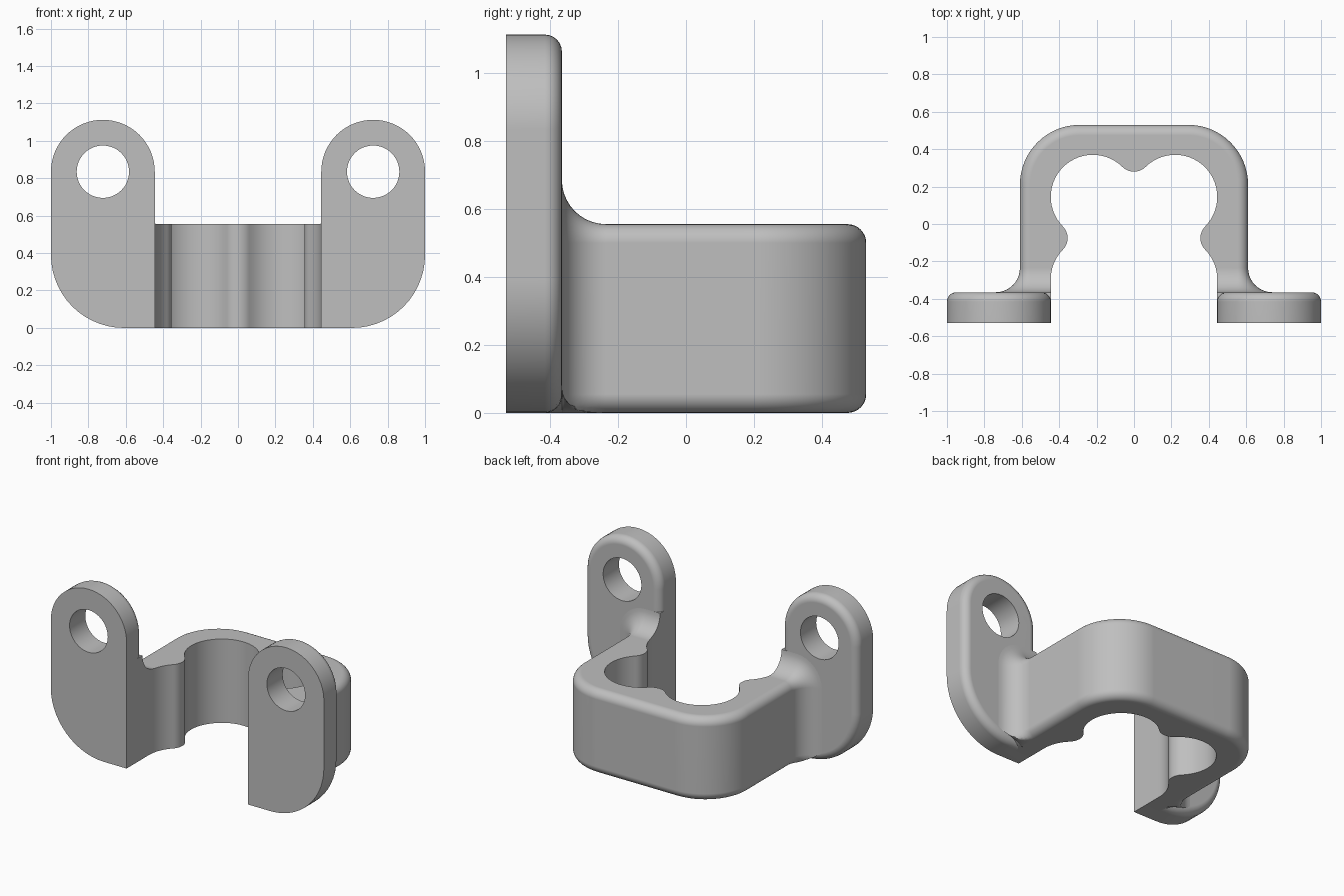
import bpy, bmesh
from math import sin, cos, sqrt, pi, radians, asin, atan2

if "Cube" in bpy.data.objects:
    bpy.data.objects.remove(bpy.data.objects["Cube"])

GREY = (0.52, 0.52, 0.52, 1)
mat = bpy.data.materials.new("plain grey")
mat.use_nodes = True
mat.diffuse_color = GREY
mat.node_tree.nodes["Principled BSDF"].inputs["Base Color"].default_value = GREY

HEIGHT, EDGE, BLEND = 0.555, 0.055, 0.13      # bridge height, edge round, blend radius
WALL, SIDE, BACK = 0.445, 0.61, 0.53          # inner wall, outer wall, rear face
FRONT, REAR, ROUND = -0.53, -0.365, 0.05      # flange faces and edge round
EYE_X, EYE_Z, EYE_R = 0.7225, 0.835, 0.2775   # flange top arc
FOOT_R = 0.39                                 # flange lower outer corner


def arc(cx, cy, r, start, end, n):
    """Points on an arc, angles in radians."""
    steps = [start + (end - start) * i / n for i in range(n + 1)]
    return [(cx + r * cos(a), cy + r * sin(a)) for a in steps]


def make_object(name, bm):
    bmesh.ops.recalc_face_normals(bm, faces=bm.faces)
    mesh = bpy.data.meshes.new(name)
    bm.to_mesh(mesh)
    bm.free()
    mesh.materials.append(mat)
    obj = bpy.data.objects.new(name, mesh)
    bpy.context.collection.objects.link(obj)
    return obj


def activate(obj):
    bpy.ops.object.select_all(action='DESELECT')
    obj.select_set(True)
    bpy.context.view_layer.objects.active = obj


def finish(obj):
    activate(obj)
    bpy.ops.object.shade_smooth_by_angle(angle=radians(35))
    weighted = obj.modifiers.new("even shading", 'WEIGHTED_NORMAL')
    weighted.keep_sharp = True


# Flanges: rounded plates with a softened rear edge and a bolt hole
def flange_outline(inset):
    pts = [(WALL + inset, inset)]
    pts += arc(SIDE, FOOT_R, FOOT_R - inset, -pi / 2, 0, 14)
    pts += arc(EYE_X, EYE_Z, EYE_R - inset, 0, pi, 32)
    return pts


def make_flange(name, side):
    bm = bmesh.new()
    layers = [(0, FRONT)]
    layers += [(ROUND + u, REAR - ROUND + v)
               for u, v in arc(0, 0, ROUND, pi, pi / 2, 6)]
    rings = [[bm.verts.new((side * x, y, z)) for x, z in flange_outline(inset)]
             for inset, y in layers]
    for a, b in zip(rings, rings[1:]):
        for i in range(len(a)):
            j = (i + 1) % len(a)
            bm.faces.new((a[i], a[j], b[j], b[i]))
    bm.faces.new(rings[0])
    bm.faces.new(rings[-1])
    flange = make_object(name, bm)

    bpy.ops.mesh.primitive_cylinder_add(
        vertices=48, radius=0.14, depth=1, rotation=(pi / 2, 0, 0),
        location=(side * EYE_X, (FRONT + REAR) / 2, EYE_Z))
    cutter = bpy.context.object
    cutter.name = "hole_cutter"
    cutter.hide_render = True
    cutter.data.materials.append(mat)
    activate(flange)
    cut = flange.modifiers.new("bolt hole", 'BOOLEAN')
    cut.operation, cut.solver, cut.object = 'DIFFERENCE', 'EXACT', cutter
    bpy.ops.object.modifier_apply(modifier=cut.name)
    bpy.data.objects.remove(cutter)
    finish(flange)


make_flange("left_flange", 1)
make_flange("right_flange", -1)

# Bridge inner wall: lobes joined by tangent bumps
LOBE_X, LOBE_R, LOBE_Y, MID_Y = 0.22, 0.225, 0.145, -0.075
LOW_Y = 2 * MID_Y - LOBE_Y
BUMP_R = 0.089
BUMP_X, BUMP_Y = 0.444, 0.369


def inner_x(y):
    return LOBE_X + sqrt(LOBE_R ** 2 - max(0, y - LOW_Y) ** 2)


# Half-bridge stations: (point, outward normal, blend growth)
stations = [((SIDE, -0.43), (1, 0), BLEND)]
for i in range(10, -1, -1):
    a = pi / 2 * i / 10
    stations.append(((SIDE, REAR + BLEND * (1 - sin(a))), (1, 0), BLEND * (1 - cos(a))))
blend_count = len(stations)
CORNER = 0.32
for nx, ny in arc(0, 0, 1, 0, pi / 2, 16):
    stations.append(((SIDE - CORNER + CORNER * nx, BACK - CORNER + CORNER * ny), (nx, ny), 0))
stations.append(((0, BACK), (0, 1), 0))


def section(point, normal, grow):
    """Outer profile at one station, from underside to top."""
    r = EDGE + grow
    pts = arc(-EDGE, EDGE, r, -pi / 2, 0, 8) + arc(-EDGE, HEIGHT - EDGE, r, 0, pi / 2, 8)
    out = []
    for o, z in pts:
        x, y = point[0] + normal[0] * o, point[1] + normal[1] * o
        fade = min(1, max(0, (x - SIDE + EDGE) / 0.1))
        r_foot = FOOT_R - ROUND * grow / BLEND * fade
        floor = FOOT_R - sqrt(r_foot ** 2 - max(0, x - SIDE) ** 2)
        out.append((x, y, max(z, floor)))
    return out


bm = bmesh.new()
outer = [[bm.verts.new(p) for p in section(*s)] for s in stations]
for a, b in zip(outer, outer[1:]):
    for i in range(len(a) - 1):
        bm.faces.new((a[i], a[i + 1], b[i + 1], b[i]))

# Inner plan with its top heights
plan = [(inner_x(s[0][1]), s[0][1], HEIGHT + s[2]) for s in stations[:blend_count]]
tilt = atan2(MID_Y - LOW_Y, BUMP_X - LOBE_X)
lean = atan2(BUMP_Y - LOBE_Y, -LOBE_X)
start = asin((plan[-1][1] - LOW_Y) / LOBE_R)
curve = arc(LOBE_X, LOW_Y, LOBE_R, start, tilt, 5)[1:]
curve += arc(BUMP_X, MID_Y, BUMP_R, pi + tilt, pi - tilt, 14)[1:]
curve += arc(LOBE_X, LOBE_Y, LOBE_R, -tilt, lean, 28)[1:]
curve += arc(0, BUMP_Y, BUMP_R, lean - pi, -pi / 2, 7)[1:]
plan += [(x, y, HEIGHT) for x, y in curve]
low = [bm.verts.new((x, y, 0)) for x, y, z in plan]
high = [bm.verts.new(p) for p in plan]
for i in range(len(plan) - 1):
    bm.faces.new((low[i], low[i + 1], high[i + 1], high[i]))

# Blended top strips, flat top, underside and hidden front end
for i in range(blend_count - 1):
    bm.faces.new((high[i], high[i + 1], outer[i + 1][-1], outer[i][-1]))
k = blend_count - 1
bm.faces.new(high[k:] + [s[-1] for s in reversed(outer[k:])])
bm.faces.new(low + [s[0] for s in reversed(outer)])
bm.faces.new([low[0]] + outer[0] + [high[0]])
bmesh.ops.remove_doubles(bm, verts=bm.verts, dist=0.0001)

bridge = make_object("bridge", bm)
mirror = bridge.modifiers.new("mirror", 'MIRROR')
mirror.use_clip = True
mirror.merge_threshold = 0.0005
activate(bridge)
bpy.ops.object.modifier_apply(modifier=mirror.name)
finish(bridge)
